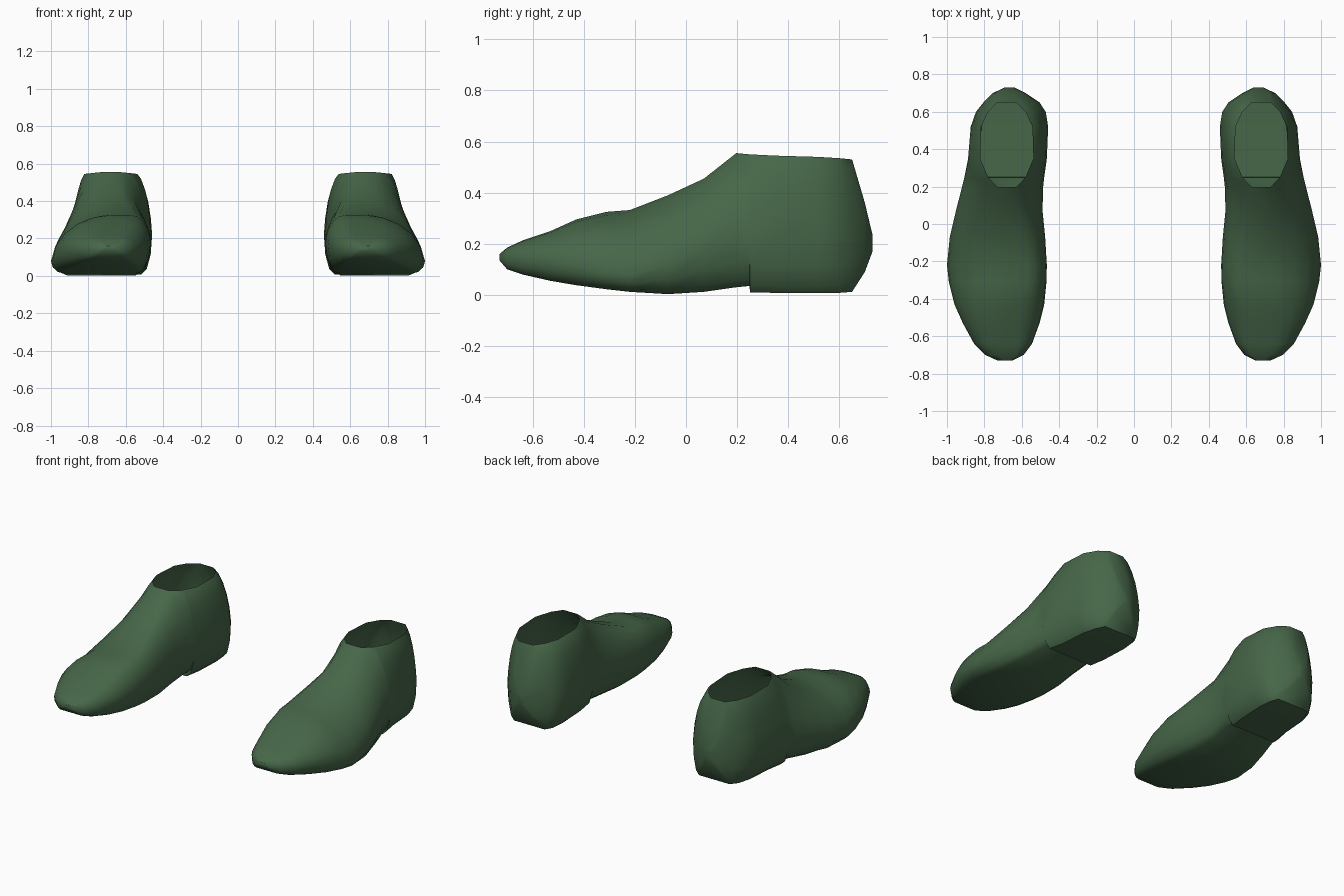
import bpy, bmesh, math

if "Cube" in bpy.data.objects:
    bpy.data.objects.remove(bpy.data.objects["Cube"])

green = bpy.data.materials.new("dark green")
green.diffuse_color = (0.062, 0.135, 0.066, 1)
green.use_nodes = True
green.node_tree.nodes["Principled BSDF"].inputs["Base Color"].default_value = green.diffuse_color

# Cross-sections from toe to heel: y, inner x, outer x, bottom z, top z
STATIONS = [
    (-.73, .65, .73, .135, .16),
    (-.70, .59, .795, .10, .185),
    (-.64, .545, .855, .08, .213),
    (-.53, .505, .915, .055, .25),
    (-.43, .48, .96, .038, .295),
    (-.31, .468, .99, .022, .325),
    (-.22, .466, 1.0, .012, .332),
    (-.07, .475, .985, .003, .39),
    (.07, .489, .952, .012, .455),
    (.197, .486, .92, .03, .555),
    (.249, .48, .907, .035, .55),
    (.25, .48, .907, .01, .55),
    (.35, .466, .887, .008, .545),
    (.52, .459, .873, .008, .54),
    (.60, .472, .845, .008, .535),
    (.65, .505, .805, .012, .53),
    (.70, .58, .755, .09, .36),
    (.73, .64, .69, .17, .235),
]


def arc(x0, z0, x1, z1, bulge, n):
    """Points from the widest spot (x0, z0) to a flat edge (x1, z1)."""
    pts = []
    for k in range(n + 1):
        t = k / n
        a = t * math.pi / 2
        u = (1 - t) + bulge * (math.cos(a) - (1 - t))
        v = t + bulge * (math.sin(a) - t)
        pts.append((x1 + (x0 - x1) * u, z0 + (z1 - z0) * v))
    return pts


def clamp(v):
    return max(0, min(1, v))


def section(y, xi, xo, zb, zt):
    w = xo - xi
    # instep ridge leans to the inner side, the ball of the foot sits low outside
    tc = .68 - .06 * math.exp(-((y + .25) / .2) ** 2)
    zi = .14 + .08 * clamp((y + .6) / .8)
    zo = zi - .1 * math.exp(-((y + .2) / .25) ** 2)
    # flat top follows the oval ankle opening
    oval = .15 * math.sqrt(clamp(1 - ((y - .425) / .235) ** 2))
    th = min(max(.05, oval), w * .25 if y < .2 or y > .66 else w)
    b = 1 - .4 * clamp((y + .35) / .45)
    outer_up = arc(xo, zo, tc + th, zt, b, 5)
    inner_up = arc(xi, zi, tc - th, zt, min(1, b + .15), 5)
    inner_dn = arc(xi, zi, xi + w * .14, zb, 1, 3)
    outer_dn = arc(xo, zo, xo - w * .14, zb, 1, 3)
    return outer_up + inner_up[::-1] + inner_dn[1:] + outer_dn[:0:-1]


def shoe(name, side):
    bm = bmesh.new()
    rings = [[bm.verts.new((side * x, s[0], z)) for x, z in section(*s)]
             for s in STATIONS]
    n = len(rings[0])
    opening = []
    for r0, r1 in zip(rings, rings[1:]):
        for i in range(n):
            j = (i + 1) % n
            f = bm.faces.new((r0[i], r0[j], r1[j], r1[i]))
            # the flat strip between points 5 and 6 is the ankle opening
            if i == 5 and .19 < r0[i].co.y and r1[i].co.y < .66:
                opening.append(f)
    bm.faces.new(rings[0])
    bm.faces.new(rings[-1])
    bmesh.ops.recalc_face_normals(bm, faces=bm.faces[:])
    bmesh.ops.delete(bm, geom=opening, context='FACES')
    me = bpy.data.meshes.new(name)
    bm.to_mesh(me)
    bm.free()
    me.materials.append(green)
    ob = bpy.data.objects.new(name, me)
    bpy.context.collection.objects.link(ob)
    bpy.ops.object.select_all(action='DESELECT')
    ob.select_set(True)
    bpy.context.view_layer.objects.active = ob
    bpy.ops.object.shade_smooth_by_angle(angle=math.radians(40))


# Mirrored pair
shoe("left_shoe", 1)
shoe("right_shoe", -1)
